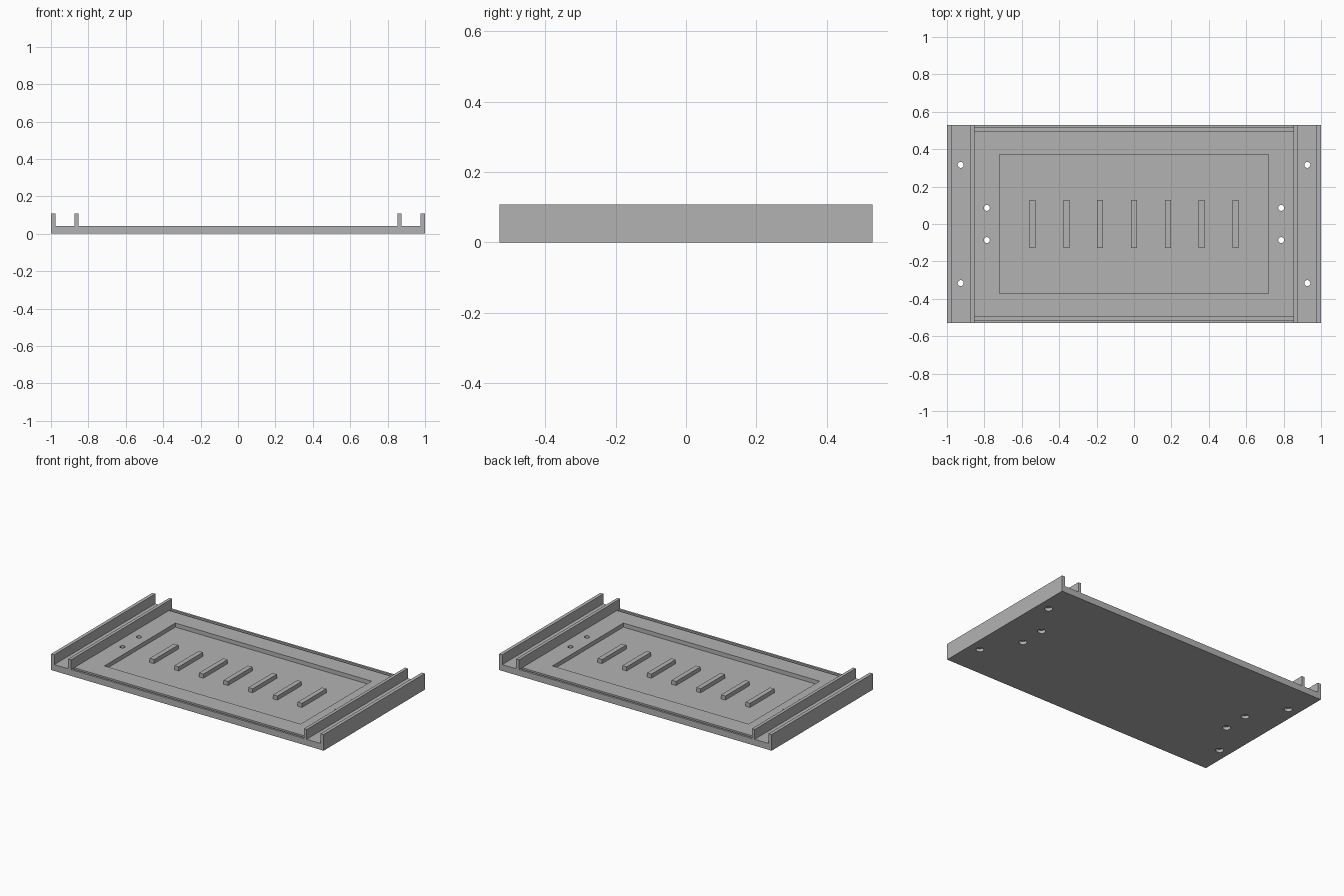
import bpy, bmesh
from mathutils import Matrix, Vector

if "Cube" in bpy.data.objects:
    bpy.data.objects.remove(bpy.data.objects["Cube"])

grey = bpy.data.materials.new("mid_grey")
grey.diffuse_color = (0.45, 0.45, 0.45, 1)
grey.use_nodes = True
grey.node_tree.nodes["Principled BSDF"].inputs["Base Color"].default_value = grey.diffuse_color

HALF_X, HALF_Y = 1.0, 0.53
TOP, RAIL_TOP, FLOOR = 0.042, 0.107, 0.015


def finish(name, bm):
    bmesh.ops.recalc_face_normals(bm, faces=bm.faces)
    mesh = bpy.data.meshes.new(name)
    bm.to_mesh(mesh)
    bm.free()
    mesh.materials.append(grey)
    obj = bpy.data.objects.new(name, mesh)
    bpy.context.collection.objects.link(obj)
    return obj


def add_box(bm, x0, x1, y0, y1, z0, z1):
    centre = Vector((x0 + x1, y0 + y1, z0 + z1)) / 2
    size = Matrix.Diagonal((x1 - x0, y1 - y0, z1 - z0, 1))
    bmesh.ops.create_cube(bm, size=1, matrix=Matrix.Translation(centre) @ size)


def add_cylinder(bm, x, y, radius, z0, z1):
    bmesh.ops.create_cone(bm, cap_ends=True, segments=24, radius1=radius, radius2=radius,
                          depth=z1 - z0, matrix=Matrix.Translation((x, y, (z0 + z1) / 2)))


def cut(target, name, bm):
    cutter = finish(name, bm)
    cutter.hide_render = True
    cutter.hide_set(True)
    mod = target.modifiers.new(name, 'BOOLEAN')
    mod.operation = 'DIFFERENCE'
    mod.solver = 'EXACT'
    mod.object = cutter


# Base plate with two upright rails at each end: one profile extruded along y
right = [(HALF_X, 0), (HALF_X, RAIL_TOP), (0.977, RAIL_TOP), (0.977, TOP),
         (0.875, TOP), (0.875, RAIL_TOP), (0.854, RAIL_TOP), (0.854, TOP)]
profile = right + [(-x, z) for x, z in reversed(right)]
bm = bmesh.new()
face = bm.faces.new([bm.verts.new((x, -HALF_Y, z)) for x, z in profile])
ext = bmesh.ops.extrude_face_region(bm, geom=[face])
bmesh.ops.translate(bm, vec=(0, 2 * HALF_Y, 0),
                    verts=[v for v in ext["geom"] if isinstance(v, bmesh.types.BMVert)])
base = finish("railed_base_plate", bm)

# Central pocket and the narrow grooves along both long edges
bm = bmesh.new()
add_box(bm, -0.72, 0.72, -0.372, 0.372, FLOOR, 0.2)
for s in (-1, 1):
    y0, y1 = sorted((s * 0.497, s * 0.516))
    add_box(bm, -0.854, 0.854, y0, y1, 0.022, 0.2)
cut(base, "pocket_cutter", bm)

# Screw holes with wider recesses underneath
holes = [(sx * x, sy * y) for x, y in ((0.927, 0.316), (0.787, 0.086))
         for sx in (-1, 1) for sy in (-1, 1)]
for name, radius, z0, z1 in (("hole_cutter", 0.016, -0.05, 0.2),
                             ("recess_cutter", 0.024, -0.05, 0.02)):
    bm = bmesh.new()
    for x, y in holes:
        add_cylinder(bm, x, y, radius, z0, z1)
    cut(base, name, bm)

# Seven parallel ribs standing in the pocket
for i in range(-3, 4):
    bm = bmesh.new()
    add_box(bm, i * 0.181 - 0.016, i * 0.181 + 0.016, -0.127, 0.127, FLOOR, TOP)
    finish(f"rib_{i + 4}", bm)
